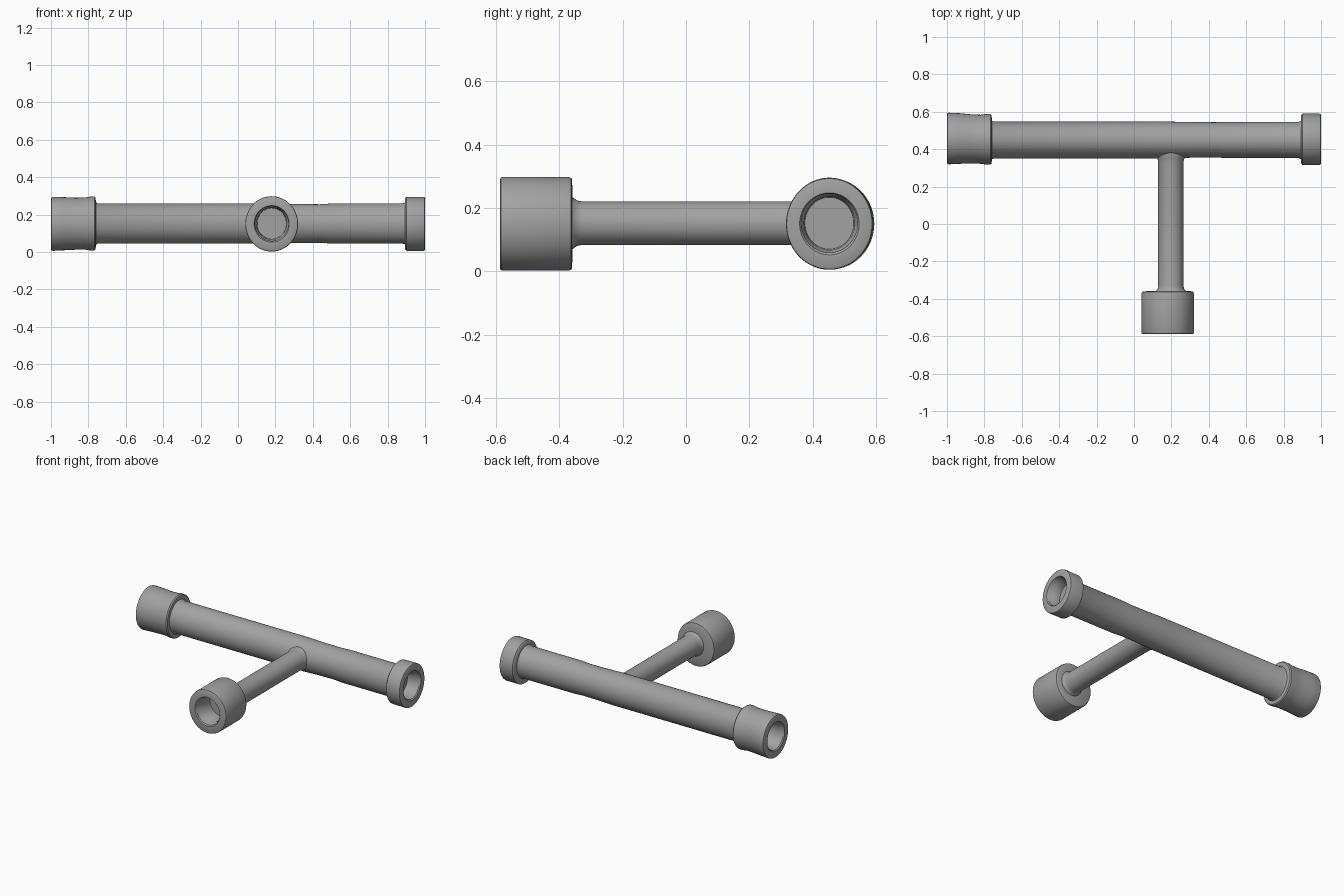
import bpy, bmesh, math

SIDES = 64

# One flat grey for the whole fitting
grey = bpy.data.materials.new("pipe grey")
grey.diffuse_color = (0.36, 0.36, 0.36, 1)


def lathe(name, axis, rings, cap_last=True):
    """Skin elliptical rings (position, side centre, side radius, z radius, z centre)."""
    bm = bmesh.new()
    loops = []
    for t, c, rs, rz, cz in rings:
        loop = []
        for i in range(SIDES):
            a = 2 * math.pi * i / SIDES
            s, z = c + rs * math.cos(a), cz + rz * math.sin(a)
            loop.append(bm.verts.new((t, s, z) if axis == "x" else (s, t, z)))
        loops.append(loop)
    for a, b in zip(loops, loops[1:]):
        for i in range(SIDES):
            j = (i + 1) % SIDES
            bm.faces.new((a[i], a[j], b[j], b[i]))
    bm.faces.new(loops[0])
    if cap_last:
        bm.faces.new(loops[-1])
    bmesh.ops.recalc_face_normals(bm, faces=bm.faces)
    me = bpy.data.meshes.new(name)
    bm.to_mesh(me)
    bm.free()
    me.materials.append(grey)
    ob = bpy.data.objects.new(name, me)
    bpy.context.collection.objects.link(ob)
    bpy.ops.object.select_all(action="DESELECT")
    ob.select_set(True)
    bpy.context.view_layer.objects.active = ob
    bpy.ops.object.shade_smooth_by_angle(angle=math.radians(40))
    return ob


def end(t, d, c, r, rz, depth):
    """Bore floor, bore wall with a small step, then the rounded mouth rim."""
    return [(t + d * depth, c, 0.077, 0.082, 0.152),
            (t + d * 0.04, c, 0.080, 0.085, 0.152),
            (t + d * 0.03, c, 0.088, 0.092, 0.152),
            (t + d * 0.006, c, 0.089, 0.093, 0.152),
            (t, c, 0.094, 0.098, 0.150),
            (t, c, r - 0.008, rz - 0.008, 0.150),
            (t + d * 0.003, c, r - 0.002, rz - 0.002, 0.150),
            (t + d * 0.009, c, r, rz, 0.150)]


Y = 0.449   # main pipe centre line
# Main run: long left socket, pipe with a shallow waist, short right socket
left = end(-1.0, 1, 0.457, 0.138, 0.144, 0.16) + [
    (-0.93, 0.457, 0.135, 0.142, 0.151),
    (-0.87, 0.455, 0.131, 0.139, 0.151),
    (-0.82, 0.453, 0.131, 0.139, 0.152),
    (-0.79, 0.453, 0.135, 0.144, 0.152),
    (-0.768, 0.453, 0.135, 0.144, 0.152),
    (-0.761, 0.453, 0.129, 0.138, 0.152),
    (-0.760, Y, 0.104, 0.114, 0.152),
    (-0.750, Y, 0.098, 0.108, 0.152)]
pipe = [
    (0.20, Y, 0.098, 0.108, 0.152),
    (0.32, 0.450, 0.095, 0.104, 0.152),
    (0.44, 0.450, 0.094, 0.103, 0.152),
    (0.50, Y, 0.097, 0.107, 0.152),
    (0.88, Y, 0.097, 0.107, 0.152),
    (0.892, Y, 0.102, 0.112, 0.152),
    (0.893, 0.453, 0.128, 0.136, 0.150),
    (0.900, 0.453, 0.137, 0.144, 0.150)]
right = end(1.0, -1, 0.453, 0.137, 0.145, 0.09)[::-1]
lathe("main_pipe_with_sockets", "x", left + pipe + right)

# Side branch: front socket, thin pipe, small weld flare into the main run
X = 0.197
branch = end(-0.588, 1, 0.180, 0.141, 0.148, 0.14) + [
    (-0.372, 0.180, 0.140, 0.148, 0.150),
    (-0.363, 0.180, 0.137, 0.145, 0.150),
    (-0.360, 0.181, 0.131, 0.139, 0.150),
    (-0.358, X, 0.080, 0.082, 0.152),
    (-0.345, X, 0.070, 0.072, 0.152),
    (-0.330, X, 0.068, 0.069, 0.152),
    (0.335, X, 0.068, 0.069, 0.152),
    (0.352, X, 0.073, 0.072, 0.152),
    (0.365, X, 0.080, 0.076, 0.152),
    (0.395, X, 0.080, 0.076, 0.152)]
lathe("branch_pipe_with_socket", "y", branch, cap_last=False)
